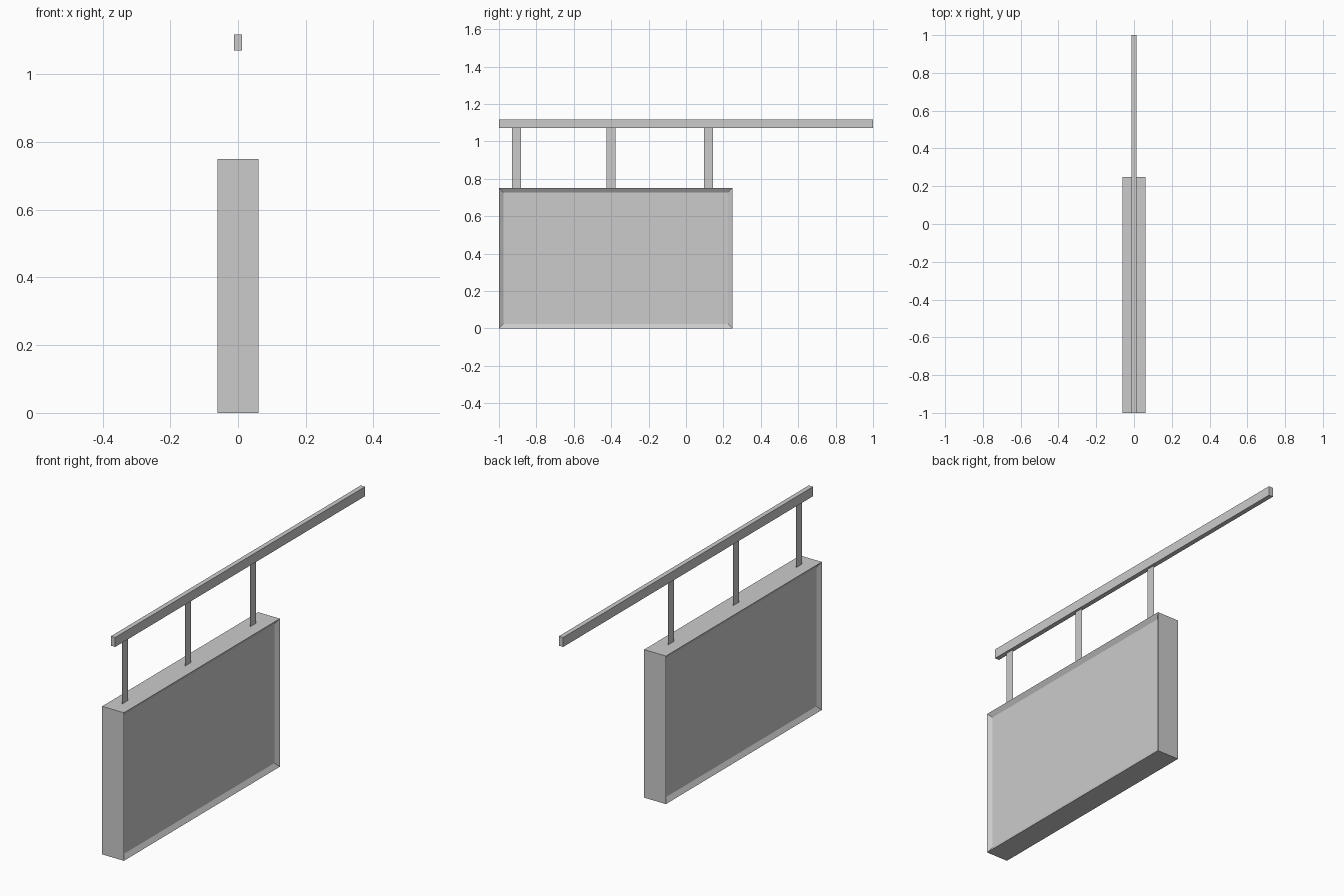
import bpy, bmesh

if "Cube" in bpy.data.objects:
    bpy.data.objects.remove(bpy.data.objects["Cube"])


def make_object(name, bm):
    mesh = bpy.data.meshes.new(name)
    bm.to_mesh(mesh)
    bm.free()
    obj = bpy.data.objects.new(name, mesh)
    bpy.context.collection.objects.link(obj)
    return obj


def box_bmesh(lo, hi):
    bm = bmesh.new()
    bmesh.ops.create_cube(bm, size=1)
    for v in bm.verts:
        v.co = [(a + b) / 2 + c * (b - a) for a, b, c in zip(lo, hi, v.co)]
    bm.normal_update()
    return bm


# Sign box with a recessed panel on both broad sides
bm = box_bmesh((-0.061, -1, 0), (0.061, 0.248, 0.75))
sides = [f for f in bm.faces if abs(f.normal.x) > 0.9]
bmesh.ops.inset_individual(bm, faces=sides, thickness=0.023, use_even_offset=True)
for f in sides:
    bmesh.ops.translate(bm, verts=f.verts, vec=f.normal * -0.015)
make_object("sign_box", bm)

# Long support bar
make_object("support_bar", box_bmesh((-0.012, -1, 1.07), (0.012, 1, 1.118)))

# Flat hanger straps, paper-thin in x
for i, y in enumerate((-0.906, -0.402, 0.121)):
    bm = bmesh.new()
    corners = ((-0.024, 0.75), (0.024, 0.75), (0.024, 1.07), (-0.024, 1.07))
    bm.faces.new([bm.verts.new((0, y + dy, z)) for dy, z in corners])
    make_object(f"hanger_strap_{i + 1}", bm)
